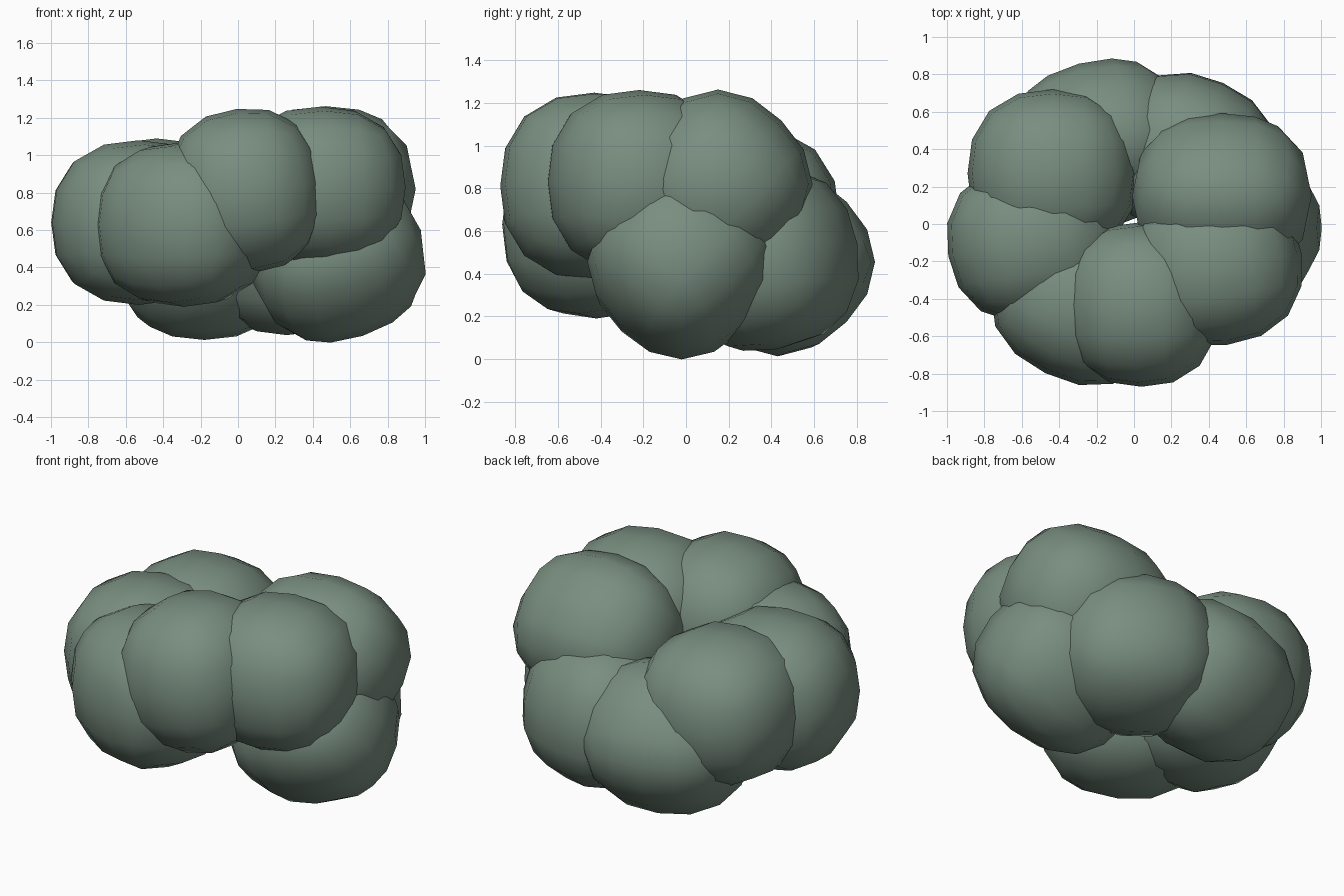
import bpy
from math import radians
from mathutils import Vector

cube = bpy.data.objects.get("Cube")
if cube:
    bpy.data.objects.remove(cube, do_unlink=True)

# Muted grey-green foliage
green = bpy.data.materials.new("grey_green")
green.use_nodes = True
color = (0.19, 0.27, 0.215, 1)
green.diffuse_color = color
green.node_tree.nodes["Principled BSDF"].inputs["Base Color"].default_value = color

BOXINESS = 2.35  # 2 is a true ellipsoid, higher is squarer


def leaf_clump(name, center, half, tilt=(0, 0, 0)):
    """Coarse, slightly boxy ball with the given half sizes."""
    bpy.ops.mesh.primitive_cube_add(size=2, location=center,
                                    rotation=[radians(a) for a in tilt])
    lobe = bpy.context.object
    lobe.name = name
    lobe.data.materials.append(green)
    sub = lobe.modifiers.new("round", 'SUBSURF')
    sub.levels = sub.render_levels = 2
    bpy.ops.object.modifier_apply(modifier=sub.name)
    for v in lobe.data.vertices:
        norm = sum(abs(c) ** BOXINESS for c in v.co) ** (1 / BOXINESS)
        v.co = Vector(c / norm * h for c, h in zip(v.co, half))
    bpy.ops.object.shade_smooth()


# Upper lobes on the front and the +x side
leaf_clump("clump_front", (0.04, -0.43, 0.81), (0.42, 0.44, 0.44), (0, -6, 0))
leaf_clump("clump_front_left", (0.44, -0.22, 0.83), (0.46, 0.43, 0.43), (0, 0, 8))
leaf_clump("clump_left_upper", (0.47, 0.15, 0.82), (0.48, 0.42, 0.42), (45, 0, 0))

# Middle lobes on the -x side
leaf_clump("clump_front_right", (-0.29, -0.42, 0.63), (0.47, 0.42, 0.44), (0, 0, -26))
leaf_clump("clump_right", (-0.53, -0.09, 0.64), (0.47, 0.43, 0.44), (0, 0, 10))
leaf_clump("clump_back_right", (-0.435, 0.27, 0.66), (0.455, 0.45, 0.43))

# Low lobes on the +x side and the back
leaf_clump("clump_left_lower", (0.53, -0.02, 0.455), (0.47, 0.42, 0.42), (45, -18, 0))
leaf_clump("clump_back", (-0.18, 0.43, 0.455), (0.48, 0.42, 0.42), (45, 0, 15))
leaf_clump("clump_back_left", (0.3, 0.36, 0.47), (0.46, 0.43, 0.43), (10, 0, -24))
